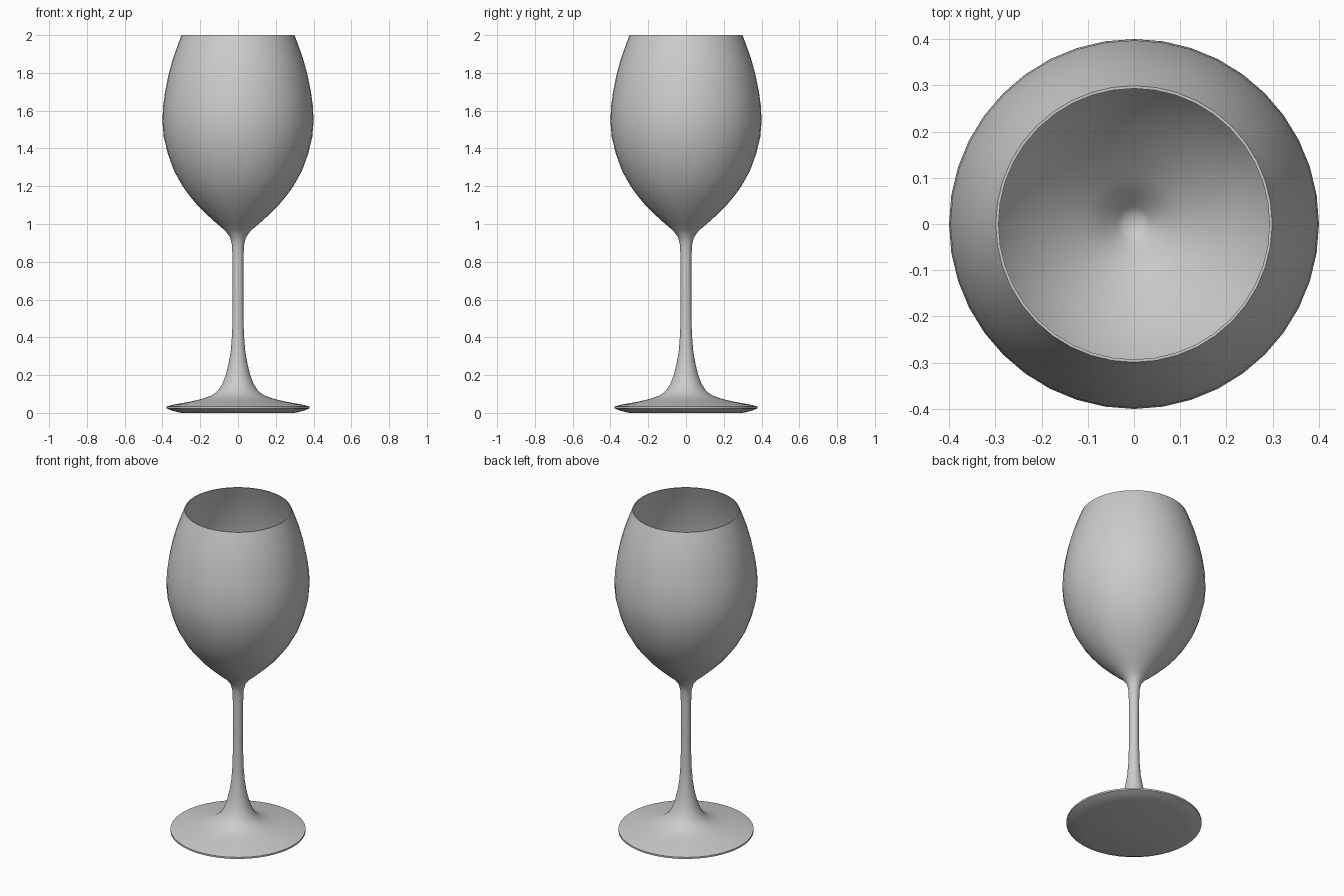
import bpy, bmesh, math

if "Cube" in bpy.data.objects:
    bpy.data.objects.remove(bpy.data.objects["Cube"])

SEGMENTS = 40


def lathe(name, profile):
    """Spin a closed (radius, z) profile that starts and ends on the axis."""
    bm = bmesh.new()
    rings = []
    for r, z in profile:
        if r == 0:
            rings.append([bm.verts.new((0, 0, z))] * SEGMENTS)
        else:
            rings.append([bm.verts.new((r * math.cos(2 * math.pi * i / SEGMENTS),
                                        r * math.sin(2 * math.pi * i / SEGMENTS), z))
                          for i in range(SEGMENTS)])
    for a, b in zip(rings, rings[1:]):
        for i in range(SEGMENTS):
            j = (i + 1) % SEGMENTS
            corners = list(dict.fromkeys((a[i], a[j], b[j], b[i])))
            bm.faces.new(corners)
    bmesh.ops.recalc_face_normals(bm, faces=bm.faces)
    mesh = bpy.data.meshes.new(name)
    bm.to_mesh(mesh)
    bm.free()
    obj = bpy.data.objects.new(name, mesh)
    bpy.context.collection.objects.link(obj)
    bpy.context.view_layer.objects.active = obj
    obj.select_set(True)
    bpy.ops.object.shade_smooth_by_angle(angle=math.radians(50))
    obj.select_set(False)
    return obj


# Foot: flat underside, thin rim, top sweeping up into the stem
foot = [(0, 0.006), (0.30, 0.006), (0.35, 0.012), (0.378, 0.024), (0.378, 0.034),
        (0.34, 0.044), (0.26, 0.058), (0.19, 0.074), (0.14, 0.092), (0.105, 0.118),
        (0.082, 0.155), (0.065, 0.20), (0.05, 0.26), (0.038, 0.33)]

# Stem: slender with a slightly narrower middle
stem = [(0.031, 0.42), (0.028, 0.55), (0.028, 0.70), (0.029, 0.82), (0.032, 0.89)]

# Bowl outside: tulip shape, widest at z = 1.54
bowl = [(0.042, 0.93), (0.068, 0.965), (0.11, 1.00), (0.165, 1.05), (0.215, 1.10),
        (0.257, 1.15), (0.293, 1.20), (0.338, 1.28), (0.371, 1.37), (0.393, 1.46),
        (0.400, 1.54), (0.397, 1.62), (0.386, 1.70), (0.368, 1.79), (0.343, 1.88),
        (0.318, 1.95), (0.299, 2.0)]

# Bowl inside: the same curve, inset by a thin wall
WALL = 0.006
inside = [(r - WALL, z + (WALL if z < 1.3 else 0)) for r, z in reversed(bowl)]
inside += [(0.02, 0.925), (0, 0.922)]

# Foot underside starts at the ground
foot[0], foot[1] = (0, 0.0), (0.30, 0.0)
lathe("wine_glass", foot + stem + bowl + inside)
